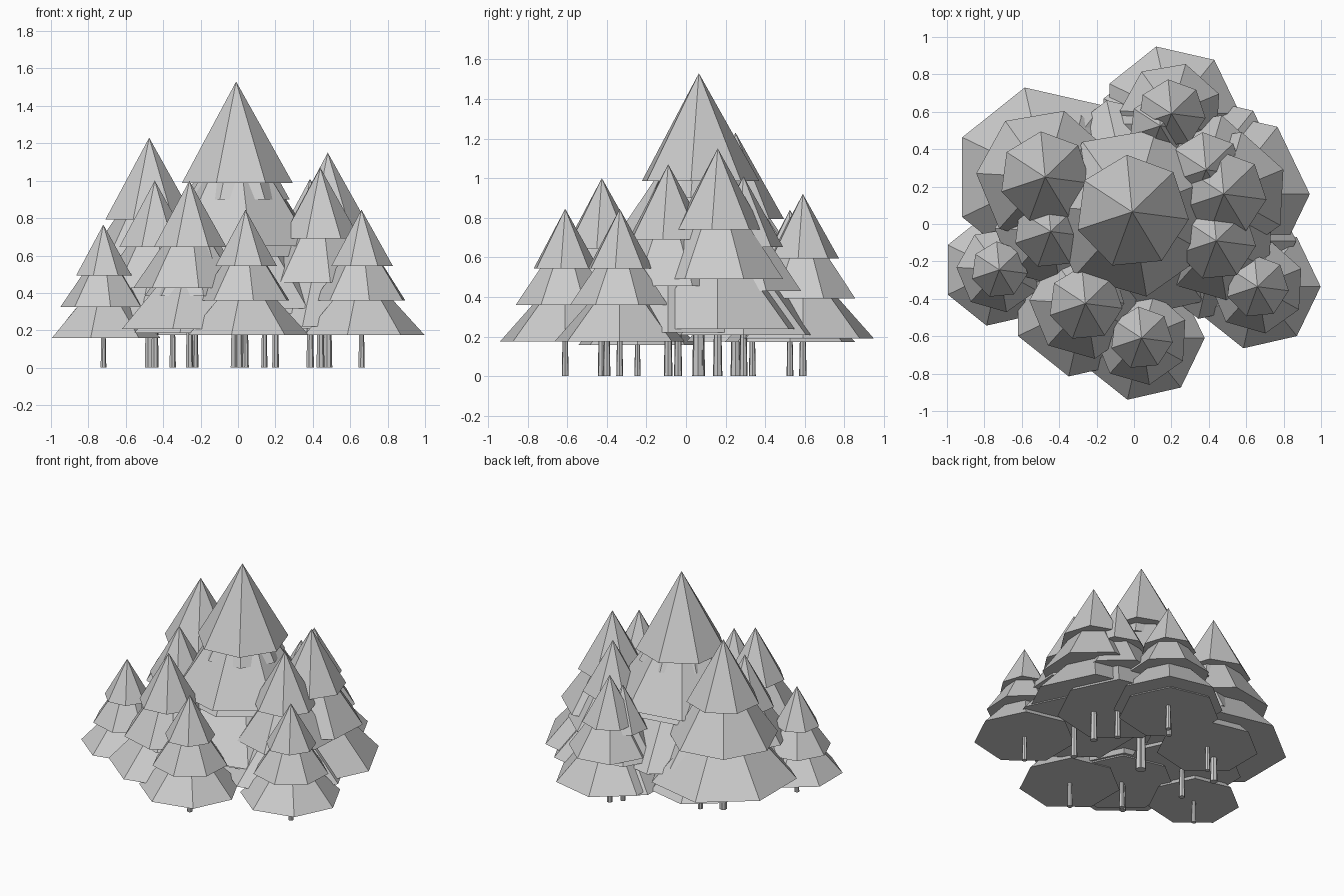
import bpy, bmesh, math

if "Cube" in bpy.data.objects:
    bpy.data.objects.remove(bpy.data.objects["Cube"])

SIDES = 7

# one flat colour for the whole grove
grey = bpy.data.materials.new("light_grey")
grey.diffuse_color = (0.6, 0.6, 0.6, 1)
grey.use_nodes = True
grey.node_tree.nodes["Principled BSDF"].inputs["Base Color"].default_value = grey.diffuse_color


def ring(bm, r, z, turn):
    step = 2 * math.pi / SIDES
    return [bm.verts.new((r * math.cos(turn + i * step),
                          r * math.sin(turn + i * step), z)) for i in range(SIDES)]


def finish(bm, name, x, y):
    bmesh.ops.recalc_face_normals(bm, faces=bm.faces)
    mesh = bpy.data.meshes.new(name)
    bm.to_mesh(mesh)
    bm.free()
    mesh.materials.append(grey)
    ob = bpy.data.objects.new(name, mesh)
    ob.location = (x, y, 0)
    bpy.context.collection.objects.link(ob)


def cone(name, x, y, r, z0, z1, turn):
    bm = bmesh.new()
    base = ring(bm, r, z0, turn)
    tip = bm.verts.new((0, 0, z1))
    bm.faces.new(base)
    for i in range(SIDES):
        bm.faces.new((base[i], base[(i + 1) % SIDES], tip))
    finish(bm, name, x, y)


def trunk(name, x, y, r0, r1, h):
    bm = bmesh.new()
    a, b = ring(bm, r0, 0, 0), ring(bm, r1, h, 0)
    bm.faces.new(a)
    bm.faces.new(b)
    for i in range(SIDES):
        j = (i + 1) % SIDES
        bm.faces.new((a[i], a[j], b[j], b[i]))
    finish(bm, name, x, y)


# foliage tiers as fractions of tree height: name, radius, bottom, top, turn
TIERS = [
    ("lower_foliage", 0.40, 0.207, 0.647, 0.0),
    ("middle_foliage", 0.30, 0.426, 0.866, 22.5),
    ("top_foliage", 0.20, 0.645, 1.0, 44.0),
]

# trees: x, y, height
TREES = [
    (-0.01, 0.065, 1.53), (0.0, 0.06, 1.395),
    (-0.475, 0.25, 1.23), (0.48, 0.16, 1.15),
    (0.44, -0.09, 1.07), (0.385, 0.29, 1.01),
    (-0.445, -0.04, 1.0), (-0.26, -0.425, 1.0),
    (-0.23, -0.40, 0.90), (0.20, 0.59, 0.92),
    (0.14, 0.525, 0.84), (-0.35, 0.335, 0.85),
    (-0.72, -0.245, 0.765), (0.04, -0.61, 0.845),
    (0.66, -0.335, 0.845),
]

for n, (x, y, h) in enumerate(TREES, 1):
    trunk(f"trunk_{n}", x, y, 0.021 * h, 0.016 * h, 0.25 * h)
    for name, r, z0, z1, turn in TIERS:
        cone(f"{name}_{n}", x, y, r * h, z0 * h, z1 * h, math.radians(turn))
